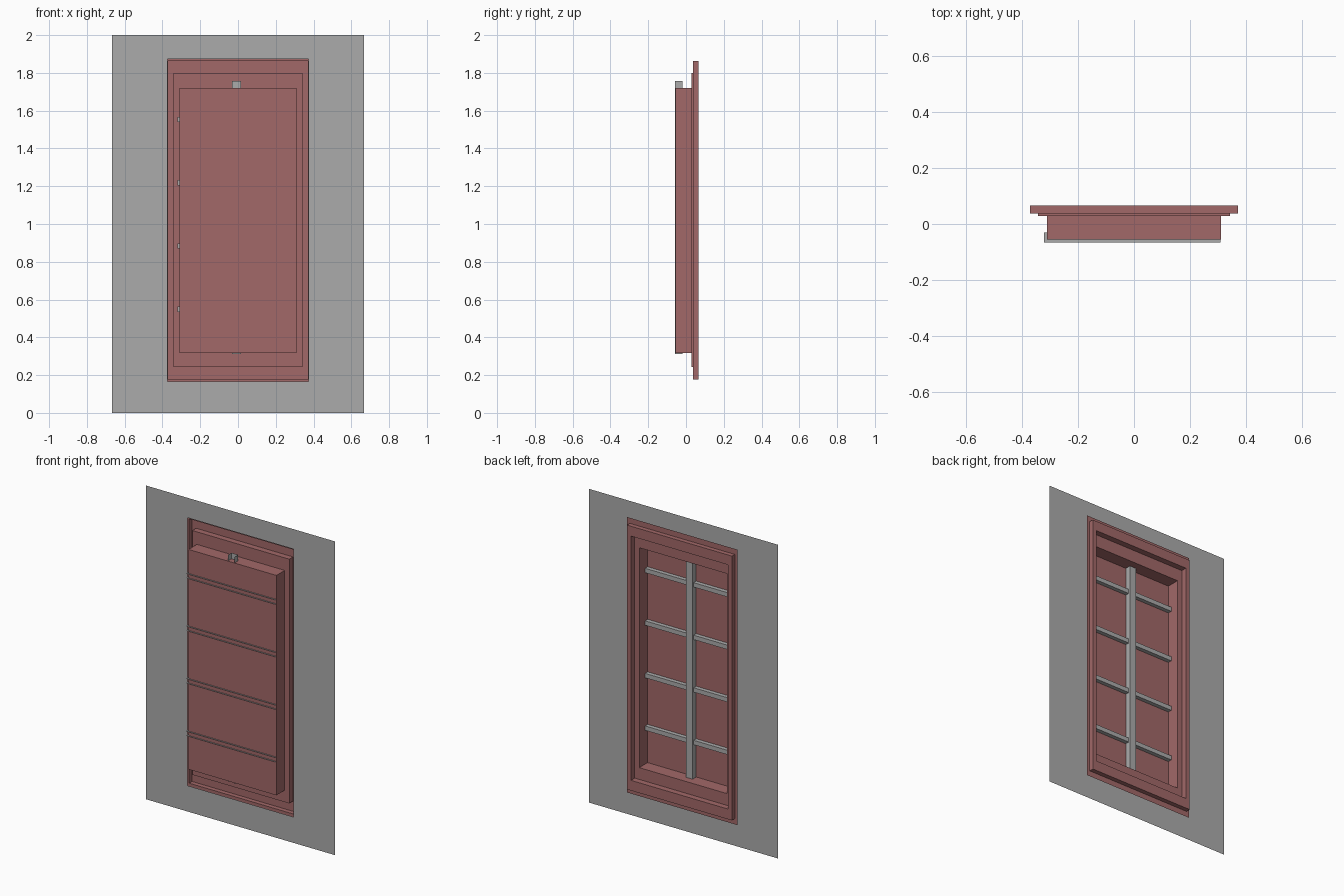
import bpy

if "Cube" in bpy.data.objects:
    bpy.data.objects.remove(bpy.data.objects["Cube"])


def material(name, r, g, b):
    mat = bpy.data.materials.new(name)
    mat.diffuse_color = (r, g, b, 1)
    mat.use_nodes = True
    mat.node_tree.nodes["Principled BSDF"].inputs["Base Color"].default_value = mat.diffuse_color
    return mat


red = material("painted_wood", 0.36, 0.14, 0.14)
grey = material("plain_grey", 0.41, 0.41, 0.41)


def make_object(name, verts, faces, mat):
    mesh = bpy.data.meshes.new(name)
    mesh.from_pydata(verts, [], faces)
    mesh.materials.append(mat)
    obj = bpy.data.objects.new(name, mesh)
    bpy.context.collection.objects.link(obj)
    return obj


def rect_shell(name, loops, mat, cap=False):
    """Bridge nested rectangles, each given as (half width, bottom, top, y)."""
    verts = []
    for w, lo, hi, y in loops:
        verts += [(w, y, lo), (-w, y, lo), (-w, y, hi), (w, y, hi)]
    faces = []
    for r in range(len(loops) - 1):
        a, b = 4 * r, 4 * r + 4
        for i in range(4):
            j = (i + 1) % 4
            faces.append((a + i, a + j, b + j, b + i))
    if cap:
        n = len(verts)
        faces.append((n - 4, n - 3, n - 2, n - 1))
    return make_object(name, verts, faces, mat)


def bar(name, centre, width, fronts, back, start, end, vertical):
    """Open-ended channel with its open side towards the pane."""
    h = width / 2
    profile = [(-h, fronts[0]), (-h, back), (h, back), (h, fronts[1])]
    verts = []
    for t in (start, end):
        for u, y in profile:
            verts.append((centre + u, y, t) if vertical else (t, y, centre + u))
    n = len(profile)
    faces = [(i, i + 1, n + i + 1, n + i) for i in range(n - 1)]
    if not vertical:
        faces = [f[::-1] for f in faces]
    return make_object(name, verts, faces, grey)


# flat wall sheet with an opening for the window
rect_shell("wall", [(0.667, 0, 2, 0.027), (0.374, 0.165, 1.873, 0.027)], grey)

# lip overlapping the wall, stepped frame, recess and pane as one folded shell
rect_shell("window_frame", [
    (0.389, 0.142, 1.898, 0.037),
    (0.370, 0.178, 1.863, 0.037),
    (0.370, 0.178, 1.863, 0.066),
    (0.342, 0.243, 1.800, 0.066),
    (0.342, 0.243, 1.800, 0.028),
    (0.310, 0.318, 1.720, 0.028),
    (0.310, 0.318, 1.720, -0.056),
], red, cap=True)

# glazing bars
bar("vertical_bar", -0.009, 0.048, (-0.055, -0.058), -0.019, 0.312, 1.758, True)
for i in range(4):
    bar(f"horizontal_bar_{i + 1}", 0.548 + i * 0.335, 0.028, (-0.066, -0.066),
        -0.030, -0.321, 0.309, False)
